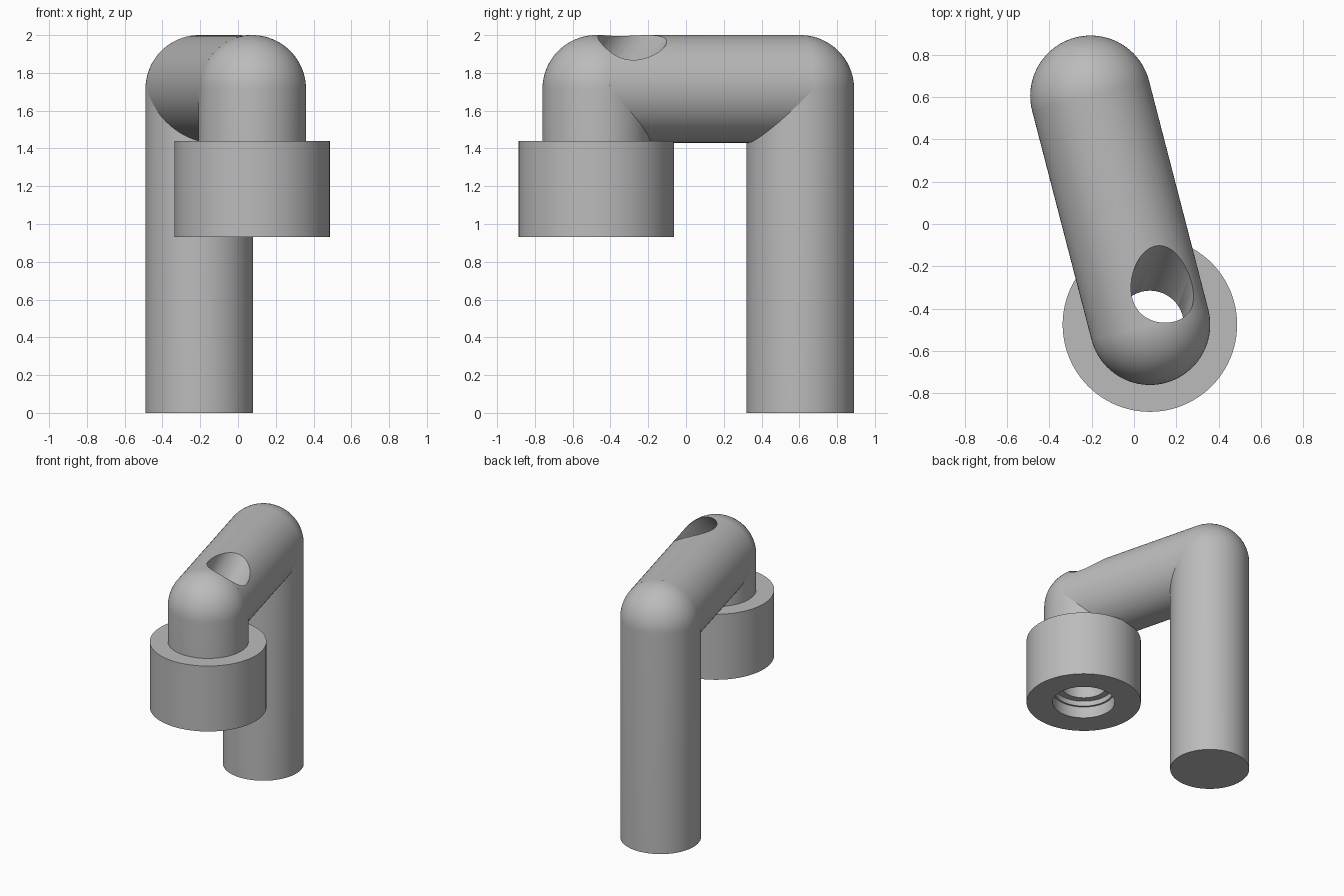
import bpy, bmesh, math
from mathutils import Vector

cube = bpy.data.objects.get("Cube")
if cube:
    bpy.data.objects.remove(cube, do_unlink=True)

R = 0.285                                # pipe radius
AXIS_Z = 2.0 - R                         # height of the arm axis
POST = Vector((-0.205, 0.605, AXIS_Z))   # rear elbow
HEAD = Vector((0.075, -0.475, AXIS_Z))   # front elbow
SEGMENTS = 96

grey = bpy.data.materials.new("plain_grey")
grey.use_nodes = True
grey.diffuse_color = (0.5, 0.5, 0.5, 1)
grey.node_tree.nodes["Principled BSDF"].inputs["Base Color"].default_value = grey.diffuse_color


def finish(name, bm):
    bmesh.ops.remove_doubles(bm, verts=bm.verts, dist=1e-5)
    bmesh.ops.recalc_face_normals(bm, faces=bm.faces)
    mesh = bpy.data.meshes.new(name)
    bm.to_mesh(mesh)
    bm.free()
    mesh.materials.append(grey)
    obj = bpy.data.objects.new(name, mesh)
    bpy.context.collection.objects.link(obj)
    return obj


def dome(radius, steps=20):
    """Quarter circle from the rim to the pole, around the elbow height."""
    angles = [i * math.pi / 2 / steps for i in range(steps)]
    arc = [(radius * math.cos(a), AXIS_Z + radius * math.sin(a)) for a in angles]
    return arc + [(0, AXIS_Z + radius)]


def lathe(name, profile, centre):
    """Revolve (radius, height) points around a vertical axis."""
    bm = bmesh.new()
    verts = [bm.verts.new((centre.x + r, centre.y, z)) for r, z in profile]
    edges = [bm.edges.new(pair) for pair in zip(verts, verts[1:])]
    bmesh.ops.spin(bm, geom=verts + edges, cent=centre, axis=(0, 0, 1),
                   angle=math.tau, steps=SEGMENTS, use_duplicate=False)
    return finish(name, bm)


def rod(name, start, end, radius):
    """Closed cylinder between two points."""
    bm = bmesh.new()
    bmesh.ops.create_cone(bm, cap_ends=True, segments=SEGMENTS, radius1=radius,
                          radius2=radius, depth=(end - start).length)
    bm.transform((end - start).to_track_quat("Z", "Y").to_matrix().to_4x4())
    bmesh.ops.translate(bm, verts=bm.verts, vec=(start + end) / 2)
    return finish(name, bm)


# Upright post, horizontal arm, and outlet head with its wide collar
post = lathe("post", [(0, 0), (R, 0)] + dome(R), POST)
arm = rod("arm", POST, HEAD, R)
head = lathe("outlet_head", [(0, 0.93), (0.412, 0.93), (0.412, 1.44), (R, 1.44)] + dome(R), HEAD)

# Stepped bore from below, and a slanted bore out through the top
bore = lathe("bore_cutter", [(0, 0.8), (0.224, 0.8), (0.224, 1.02), (0.21, 1.02),
                             (0.21, 1.06), (0.16, 1.06)] + dome(0.16), HEAD)
slant = rod("slant_cutter", HEAD, HEAD + Vector((0.075, 0.21, 0.285)) * 1.7, 0.158)

for part in (arm, head):
    bpy.context.view_layer.objects.active = part
    for cutter in (bore, slant):
        mod = part.modifiers.new("cut", "BOOLEAN")
        mod.operation = "DIFFERENCE"
        mod.solver = "EXACT"
        mod.object = cutter
        bpy.ops.object.modifier_apply(modifier=mod.name)

for cutter in (bore, slant):
    bpy.data.objects.remove(cutter, do_unlink=True)

# Smooth shading with crisp rims
bpy.ops.object.select_all(action="DESELECT")
for part in (post, arm, head):
    part.select_set(True)
bpy.context.view_layer.objects.active = post
bpy.ops.object.shade_smooth_by_angle(angle=math.radians(30))
